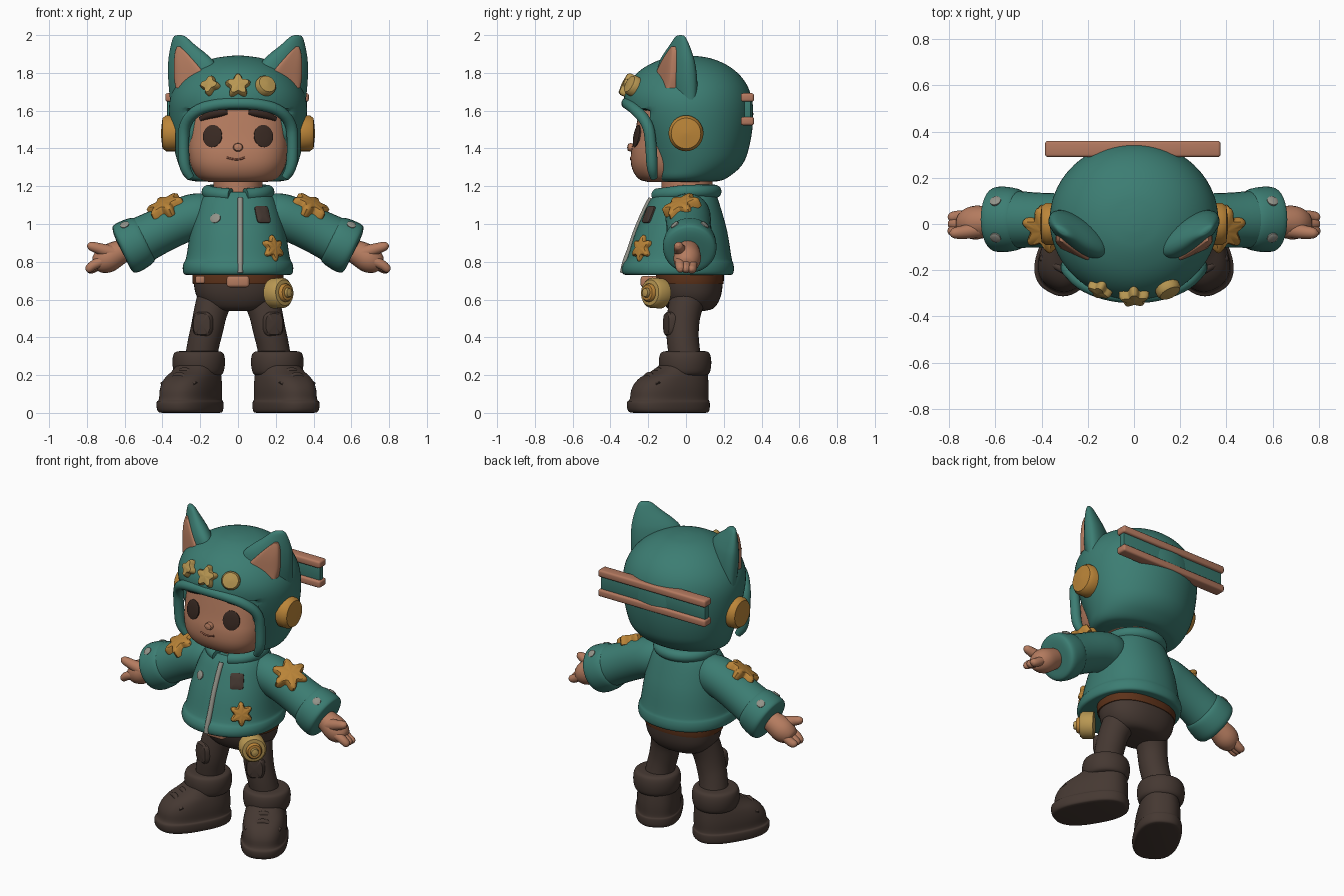
import bpy, bmesh
from math import sin, cos, pi, radians
from mathutils import Vector, Matrix
from mathutils.bvhtree import BVHTree

cube = bpy.data.objects.get("Cube")
if cube:
    bpy.data.objects.remove(cube)


def material(name, rgb):
    m = bpy.data.materials.new(name)
    m.use_nodes = True
    m.diffuse_color = (*rgb, 1)
    bsdf = next(n for n in m.node_tree.nodes if n.type == 'BSDF_PRINCIPLED')
    bsdf.inputs["Base Color"].default_value = (*rgb, 1)
    return m


TEAL = material("teal cloth", (.045, .205, .17))
SKIN = material("skin", (.46, .2, .115))
ORANGE = material("orange", (.5, .235, .04))
YELLOW = material("pale yellow", (.48, .31, .085))
BROWN = material("dark brown", (.06, .04, .032))
RUST = material("rust belt", (.11, .032, .01))
GREY = material("grey", (.29, .29, .25))
EYE = material("eye brown", (.04, .022, .016))
WOOD = material("salmon rail", (.45, .19, .115))
LIP = material("lip", (.25, .085, .05))
parts = []


# ---- helpers ----
def finish(name, mat, bm):
    bmesh.ops.recalc_face_normals(bm, faces=bm.faces)
    me = bpy.data.meshes.new(name)
    bm.to_mesh(me)
    bm.free()
    me.materials.append(mat)
    ob = bpy.data.objects.new(name, me)
    bpy.context.scene.collection.objects.link(ob)
    parts.append(ob)
    return ob


def round_rows(rows, times):
    """Corner cutting that keeps both ends."""
    rows = [Vector(r) for r in rows]
    for _ in range(times):
        out = [rows[0]]
        for a, b in zip(rows, rows[1:]):
            out += [a.lerp(b, .25), a.lerp(b, .75)]
        rows = out + [rows[-1]]
    return rows


def bridge(name, mat, rings):
    bm = bmesh.new()
    loops = [[bm.verts.new(p) for p in ring] for ring in rings]
    n = len(loops[0])
    for a, b in zip(loops, loops[1:]):
        for i in range(n):
            j = (i + 1) % n
            bm.faces.new((a[i], a[j], b[j], b[i]))
    bm.faces.new(loops[0])
    bm.faces.new(loops[-1])
    return finish(name, mat, bm)


def unit(e, segs):
    """Unit superellipse outline."""
    pts = []
    for i in range(segs):
        c, s = cos(2 * pi * i / segs), sin(2 * pi * i / segs)
        pts.append((abs(c) ** (2 / e) * (1 if c > 0 else -1),
                    abs(s) ** (2 / e) * (1 if s > 0 else -1)))
    return pts


def loft(name, mat, rows, e=2, segs=48, times=2, post=lambda p: p):
    """Rows: height, half width, front y, back y, optional centre x."""
    rows = round_rows([(*r, 0)[:5] for r in rows], times)
    return bridge(name, mat, [
        [post(Vector((cx + rx * u, (y0 + y1) / 2 + (y1 - y0) / 2 * v, z)))
         for u, v in unit(e, segs)] for z, rx, y0, y1, cx in rows])


def tube(name, mat, rows, s=1, times=2, ref=(0, 1, 0), segs=20):
    """Rows: x, y, z, radius. s mirrors in x."""
    rows = round_rows([(r[0] * s, *r[1:]) for r in rows], times)
    rings = []
    for i, r in enumerate(rows):
        d = rows[min(i + 1, len(rows) - 1)].xyz - rows[max(i - 1, 0)].xyz
        u = d.cross(Vector(ref)).normalized()
        v = u.cross(d).normalized()
        rings.append([r.xyz + r[3] * (a * u + b * v) for a, b in unit(2, segs)])
    return bridge(name, mat, rings)


def badge(name, mat, loc, normal, rx, ry, thick, petals=0, e=2, sink=.03):
    """Domed disc, rounded square or flower facing along normal."""
    q = Vector(normal).to_track_quat('Z', 'Y')
    rings = []
    for k, h in ((1, -sink), (1, thick * .5), (.85, thick), (.3, thick * 1.15), (.02, thick * 1.2)):
        ring = []
        for i, (a, b) in enumerate(unit(e, 60)):
            f = k * (.82 + .18 * cos(petals * (2 * pi * i / 60 - pi / 2))) if petals else k
            ring.append(Vector(loc) + q @ Vector((a * rx * f, b * ry * f, h)))
        rings.append(ring)
    return bridge(name, mat, rings)


def box(name, mat, loc, size, bevel):
    bm = bmesh.new()
    bmesh.ops.create_cube(bm, size=1, matrix=Matrix.Translation(loc) @ Matrix.Diagonal((*size, 1)))
    bmesh.ops.bevel(bm, geom=bm.edges[:], offset=bevel, segments=3, affect='EDGES', profile=.5)
    return finish(name, mat, bm)


def hit(ob, origin, direction=(0, 1, 0)):
    """Surface point and normal where a ray meets a part."""
    me = ob.data
    tree = BVHTree.FromPolygons([v.co for v in me.vertices], [p.vertices[:] for p in me.polygons])
    res = tree.ray_cast(Vector(origin), Vector(direction))
    if res[0] is None:
        res = tree.find_nearest(Vector(origin))
    return res[0], res[1]


# ---- helmet, flattened behind the face opening ----
def face_opening(p):
    if p.z < 1.6 and p.y < -.19:
        p.y = -.19
    return p


helmet = loft("helmet", TEAL, [
    (1.225, .22, -.16, .16), (1.235, .28, -.2, .21), (1.31, .315, -.22, .305),
    (1.42, .345, -.26, .34), (1.55, .365, -.31, .358), (1.66, .365, -.335, .353),
    (1.75, .325, -.305, .32), (1.825, .25, -.235, .25), (1.875, .15, -.13, .15),
    (1.89, .05, -.05, .06), (1.892, .002, -.002, .002)], segs=72, times=3, post=face_opening)
half = [(.25, -.17, 1.245, .02), (.285, -.18, 1.3, .03), (.29, -.185, 1.42, .03),
        (.285, -.2, 1.53, .03), (.22, -.265, 1.605, .03), (.11, -.305, 1.635, .03)]
tube("helmet_rim", TEAL, half + [(0, -.315, 1.64, .03)] + [(-x, y, z, r) for x, y, z, r in half[::-1]])


def ear_turn(p):
    p.y -= .5 * max(0, .36 - abs(p.x))
    return p


for s in (-1, 1):
    side = "left" if s > 0 else "right"
    ear = [(1.66, .13, -.05, .1, .23), (1.76, .135, -.07, .1, .235), (1.85, .128, -.065, .085, .243),
           (1.9, .1, -.055, .065, .265), (1.95, .062, -.04, .04, .293),
           (1.995, .032, -.025, .015, .31), (2.0, .008, -.01, 0, .312)]
    inner = [(1.72, .03, -.085, -.03, .3), (1.775, .09, -.082, -.03, .25), (1.85, .06, -.076, -.03, .28),
             (1.91, .03, -.064, -.03, .305), (1.94, .008, -.054, -.02, .315)]
    loft(side + "_ear", TEAL, [(*r[:4], s * r[4]) for r in ear], post=ear_turn)
    loft(side + "_ear_lining", SKIN, [(*r[:4], s * r[4]) for r in inner], e=4, post=ear_turn)
    badge(side + "_ear_disc", ORANGE, (s * .36, 0, 1.48), (s, 0, 0), .092, .095, .04)

# ---- helmet ornaments and back bar ----
for name, x, r, petals in (("right", -.145, .055, 4), ("middle", 0, .068, 5), ("left", .145, .055, 0)):
    loc, n = hit(helmet, (x, -2, 1.73))
    badge(name + "_helmet_flower", YELLOW, loc, n, r, r, .028, petals)
for name, z in (("upper", 1.67), ("lower", 1.545)):
    box(name + "_back_rail", WOOD, (-.005, .325, z), (.76, .07, .045), .012)
box("back_bar_web", TEAL, (-.005, .325, 1.61), (.74, .035, .1), .004)

# ---- face ----
face = loft("face", SKIN, [
    (1.222, .15, -.2, .1), (1.235, .21, -.255, .1), (1.3, .25, -.292, .1), (1.38, .264, -.293, .1),
    (1.45, .265, -.276, .1), (1.55, .26, -.258, .1), (1.64, .24, -.24, .1)], e=2.6, segs=64)
badge("nose", SKIN, (0, -.285, 1.405), (0, -1, .1), .026, .022, .022)
for s in (-1, 1):
    side = "left" if s > 0 else "right"
    loc, n = hit(face, (s * .135, -2, 1.465))
    badge(side + "_eye", EYE, loc, n, .052, .06, .007)
    tube(side + "_brow", EYE, [
        (*hit(face, (s * x, -2, z))[0], r)
        for x, z, r in ((.055, 1.592, .012), (.09, 1.59, .022), (.14, 1.582, .024), (.2, 1.555, .012))])
tube("mouth", LIP, [(*hit(face, (x, -2, z))[0], .005)
                    for x, z in ((-.06, 1.352), (-.025, 1.342), (.01, 1.342), (.035, 1.352))])
loft("neck", SKIN, [(1.1, .13, -.13, .14), (1.26, .13, -.13, .14)])

# ---- jacket ----
jacket = loft("jacket", TEAL, [
    (.73, .262, -.305, .225), (.732, .288, -.335, .25), (.765, .294, -.342, .255), (.795, .288, -.33, .25),
    (.81, .275, -.312, .242), (.95, .255, -.272, .222), (1.05, .23, -.228, .195),
    (1.13, .2, -.19, .17), (1.17, .16, -.155, .155)], e=2.2, segs=64)
collar = []
for i in range(15):
    a = radians(-76 + 332 * i / 14)
    collar.append((.16 * cos(a), .155 * sin(a), 1.172 - .02 * max(0, -sin(a)), .036))
tube("collar", TEAL, collar, ref=(0, 0, 1))
tube("zipper", GREY, [(*hit(jacket, (.012, -2, z))[0], .015) for z in (.74, .8, .87, .95, 1.03, 1.1, 1.135)])
for name, mat, x, z, rx, ry, t, petals, e in (
        ("chest_patch", GREY, -.12, 1.03, .03, .026, .006, 0, 2),
        ("chest_pocket", BROWN, .13, 1.05, .04, .048, .009, 0, 6),
        ("jacket_flower", ORANGE, .185, .87, .068, .072, .02, 6, 2)):
    loc, n = hit(jacket, (x, -2, z))
    badge(name, mat, loc, n, rx, ry, t, petals, e)

# ---- arms and hands ----
for s in (-1, 1):
    side = "left" if s > 0 else "right"
    tube(side + "_sleeve", TEAL, [
        (.12, .01, 1.06, .09), (.2, .01, 1.05, .12), (.3, .012, 1.02, .12), (.42, .017, .96, .118),
        (.52, .02, .91, .125), (.57, .02, .88, .12)], s, segs=32)
    cuff = tube(side + "_cuff", TEAL, [
        (.485, .02, .925, .11), (.5, .02, .918, .132), (.55, .02, .892, .142), (.6, .02, .866, .142),
        (.615, .02, .859, .12), (.617, .02, .858, .06)], s, segs=32)
    for name, y in (("front", -.06), ("rear", .1)):
        loc, n = hit(cuff, (s * .6, y, 2), (0, 0, -1))
        badge(side + "_cuff_spot_" + name, GREY, loc, n, .024, .024, .006)
    badge(side + "_shoulder_flower", ORANGE, (s * .385, -.025, 1.095), (s * .4, -.35, .85),
          .105, .105, .025, 6)
    tube(side + "_palm", SKIN, [(.56, .01, .88, .05), (.64, .01, .845, .068), (.7, .005, .81, .076),
                                (.75, 0, .785, .05), (.76, 0, .78, .02)], s)
    for k in (-1, 0, 1):
        tube(side + "_finger", SKIN, [(.7, .032 * k, .81, .028), (.765, .033 * k, .775 - .01 * k, .026),
                                      (.795, .028 * k, .757, .022), (.803, .026 * k, .752, .006)], s)
    tube(side + "_thumb", SKIN, [(.66, -.02, .845, .04), (.73, -.035, .868, .03),
                                 (.785, -.04, .885, .024), (.798, -.04, .888, .006)], s)

# ---- trousers, belt and pouch ----
loft("trousers", BROWN, [(.54, .1, -.06, .1), (.55, .17, -.1, .15), (.61, .22, -.135, .185),
                         (.68, .235, -.15, .195), (.74, .235, -.15, .195)], e=2.3)
loft("belt", RUST, [(.682, .23, -.15, .19), (.684, .242, -.16, .2), (.74, .242, -.16, .2)], e=2.3, times=1)
box("buckle", SKIN, (0, -.19, .695), (.12, .1, .06), .015)
box("shirt_corner", SKIN, (-.2, -.14, .705), (.05, .08, .04), .01)
badge("pouch", YELLOW, (.225, -.17, .635), (.7, -.7, .05), .078, .08, .03, sink=.05)
badge("pouch_swirl", ORANGE, (.249, -.194, .636), (.7, -.7, .05), .046, .048, .018)
badge("pouch_button", YELLOW, (.259, -.204, .636), (.7, -.7, .05), .024, .026, .02)

# ---- legs and boots ----
for s in (-1, 1):
    side = "left" if s > 0 else "right"
    tube(side + "_leg", BROWN, [(.11, .02, .64, .1), (.145, -.01, .54, .088), (.165, -.02, .44, .086),
                                (.185, -.015, .36, .084), (.2, 0, .26, .085)], s, segs=32)
    badge(side + "_knee_pad", BROWN, (s * .185, -.085, .47), (s * .35, -1, 0), .055, .065, .022, e=3)

    def place(p):
        return Matrix.Rotation(s * radians(30), 3, 'Z') @ p + Vector((s * .2, 0, 0))

    loft(side + "_boot", BROWN, [
        (0, .115, -.3, .1), (.005, .135, -.335, .122), (.06, .138, -.342, .124), (.066, .126, -.322, .116),
        (.13, .128, -.315, .118), (.185, .12, -.27, .115), (.225, .108, -.18, .11),
        (.27, .1, -.12, .1), (.3, .09, -.1, .09)], e=2.5, post=place)
    for k, (y, z) in enumerate(((-.17, .232), (-.225, .208))):
        tube(side + "_boot_strap", BROWN, [(*place(Vector((x, y, z - abs(x) * .6))), .016)
                                           for x in (-.1, -.05, 0, .05, .1)])
    loft(side + "_boot_cuff", BROWN, [
        (.195, .1, -.11, .1), (.205, .13, -.135, .125), (.255, .14, -.145, .135),
        (.3, .138, -.142, .132), (.325, .125, -.13, .12), (.328, .08, -.08, .08)],
        post=lambda p: p + Vector((s * .208, 0, 0)))

# ---- shading ----
bpy.ops.object.select_all(action='DESELECT')
for ob in parts:
    ob.select_set(True)
bpy.context.view_layer.objects.active = parts[0]
bpy.ops.object.shade_smooth_by_angle(angle=radians(42))
